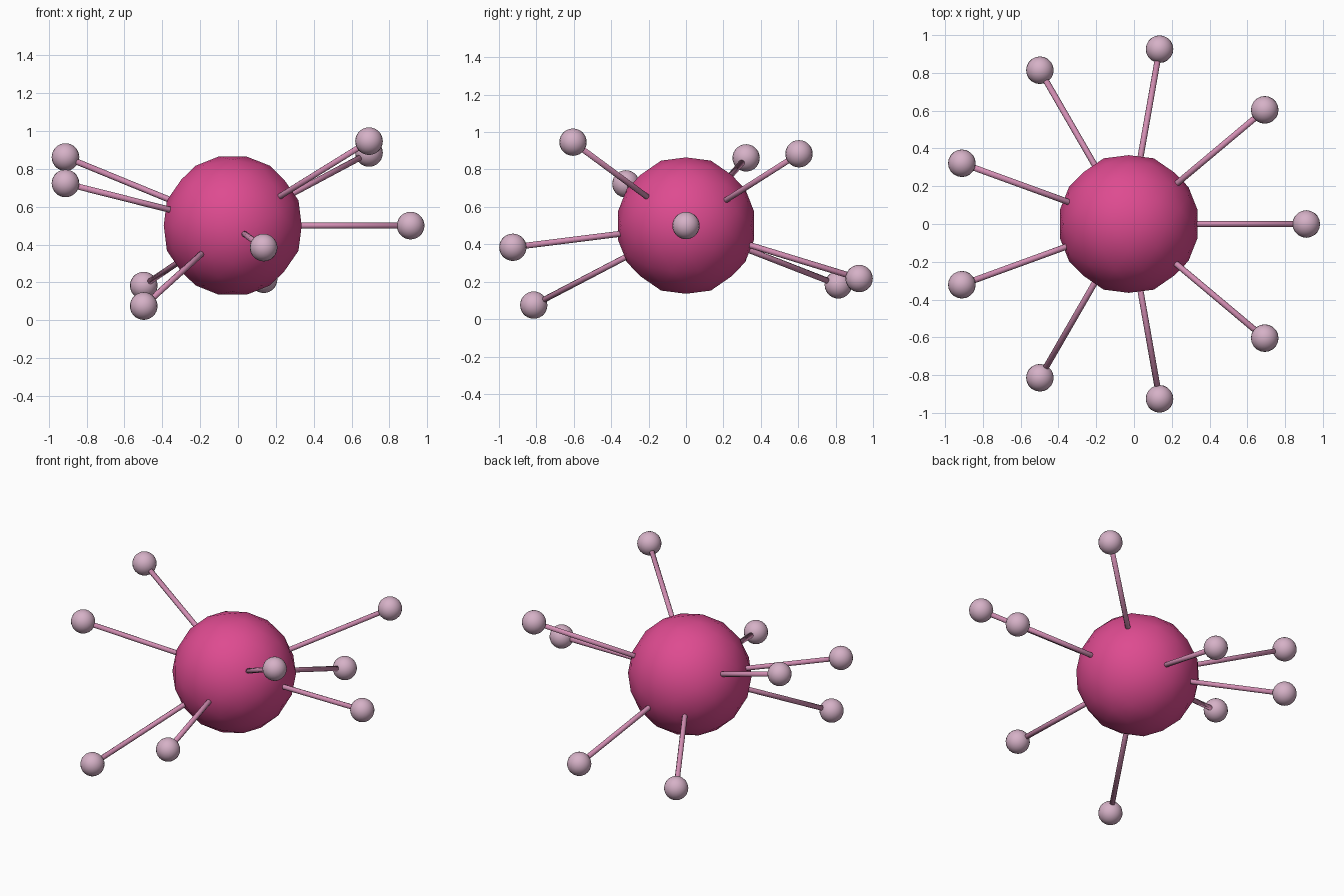
import bpy, bmesh, math
from mathutils import Vector

if "Cube" in bpy.data.objects:
    bpy.data.objects.remove(bpy.data.objects["Cube"], do_unlink=True)


def material(name, rgb):
    mat = bpy.data.materials.new(name)
    mat.use_nodes = True
    mat.diffuse_color = (*rgb, 1)
    mat.node_tree.nodes["Principled BSDF"].inputs["Base Color"].default_value = (*rgb, 1)
    return mat


def add_object(name, bm, mat, location):
    bmesh.ops.recalc_face_normals(bm, faces=bm.faces)
    for f in bm.faces:
        f.smooth = True
    mesh = bpy.data.meshes.new(name)
    bm.to_mesh(mesh)
    bm.free()
    mesh.materials.append(mat)
    obj = bpy.data.objects.new(name, mesh)
    obj.location = location
    bpy.context.collection.objects.link(obj)
    return obj


magenta = material("magenta", (0.73, 0.07, 0.28))
rose = material("rose", (0.65, 0.27, 0.45))
pale_pink = material("pale pink", (0.67, 0.44, 0.57))

CENTRE = Vector((-0.028, 0, 0.5))
CORE_RADIUS, SPOKE_RADIUS = 0.372, 0.016
REACH, BALL_RADIUS = 0.94, 0.073

# Core: icosahedron with each edge cut in three, pushed out to a sphere
bm = bmesh.new()
golden = (1 + math.sqrt(5)) / 2
for a in (-1, 1):
    for b in (-golden, golden):
        for corner in ((a, 0, b), (b, a, 0), (0, b, a)):
            bm.verts.new(corner)
bmesh.ops.convex_hull(bm, input=bm.verts[:])
bmesh.ops.subdivide_edges(bm, edges=bm.edges[:], cuts=2, use_grid_fill=True)
for v in bm.verts:
    v.co = v.co.normalized() * CORE_RADIUS
add_object("core", bm, magenta, CENTRE)

# Nine spokes around the core, each with a ball at its tip
tip_heights = (0.5, 0.884, 0.217, 0.183, 0.862, 0.723, 0.075, 0.384, 0.946)
for i, height in enumerate(tip_heights):
    angle = math.tau * i / len(tip_heights)
    tip = CENTRE + Vector((math.cos(angle), math.sin(angle), 0)) * REACH
    tip.z = height
    span = tip - CENTRE

    bm = bmesh.new()
    bmesh.ops.create_cone(bm, cap_ends=True, segments=8, radius1=SPOKE_RADIUS,
                          radius2=SPOKE_RADIUS, depth=span.length)
    spoke = add_object(f"spoke_{i + 1}", bm, rose, CENTRE + span / 2)
    spoke.rotation_euler = span.to_track_quat("Z", "Y").to_euler()

    bm = bmesh.new()
    bmesh.ops.create_uvsphere(bm, u_segments=20, v_segments=14, radius=BALL_RADIUS)
    add_object(f"tip_ball_{i + 1}", bm, pale_pink, tip)
